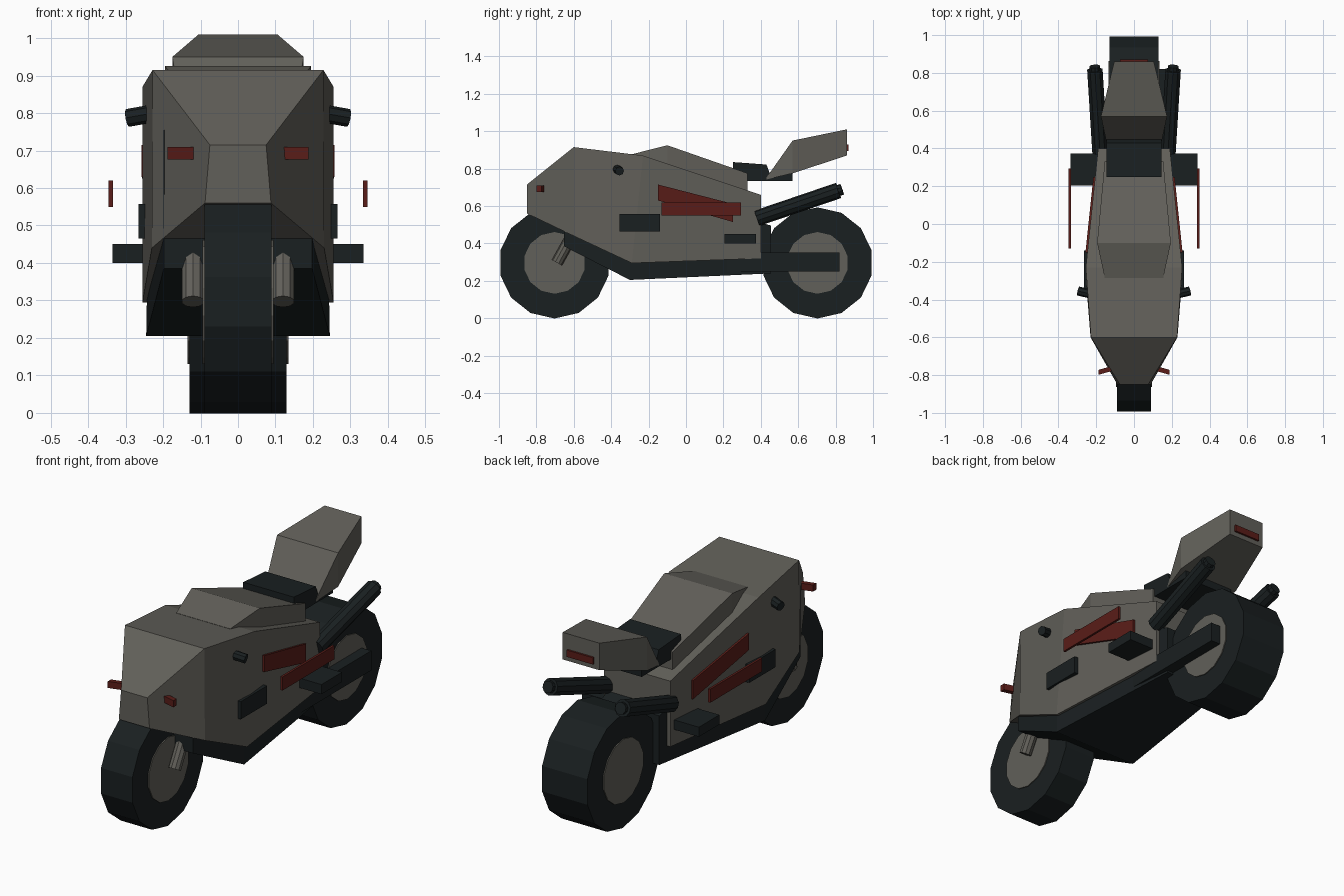
import bpy, bmesh
from math import pi
from mathutils import Vector, Matrix

if "Cube" in bpy.data.objects:
    bpy.data.objects.remove(bpy.data.objects["Cube"])


def material(name, rgb):
    m = bpy.data.materials.new(name)
    m.diffuse_color = (*rgb, 1)
    m.use_nodes = True
    m.node_tree.nodes["Principled BSDF"].inputs["Base Color"].default_value = m.diffuse_color
    return m


GREY = material("grey_paint", (0.12, 0.115, 0.10))
DARK = material("dark_rubber", (0.010, 0.014, 0.015))
RED = material("red_paint", (0.10, 0.012, 0.009))


def finish(name, bm, mat):
    bmesh.ops.recalc_face_normals(bm, faces=bm.faces)
    mesh = bpy.data.meshes.new(name)
    bm.to_mesh(mesh)
    bm.free()
    ob = bpy.data.objects.new(name, mesh)
    mesh.materials.append(mat)
    bpy.context.collection.objects.link(ob)
    return ob


def mirror(ob):
    """Add the opposite side across x = 0."""
    mod = ob.modifiers.new("mirror", 'MIRROR')
    mod.use_bisect_axis[0] = False
    mod.use_mirror_merge = False
    return ob


def skin(name, rings, mat):
    """Join closed rings of points and cap both ends."""
    bm = bmesh.new()
    loops = [[bm.verts.new(p) for p in r] for r in rings]
    n = len(loops[0])
    for a, b in zip(loops, loops[1:]):
        for i in range(n):
            j = (i + 1) % n
            bm.faces.new((a[i], a[j], b[j], b[i]))
    bm.faces.new(loops[0])
    bm.faces.new(loops[-1])
    return finish(name, bm, mat)


def loft(name, sections, mat):
    """Four-sided symmetric sections: (bottom x, y, z), (top x, y, z)."""
    rings = [[(-b[0], b[1], b[2]), b, t, (-t[0], t[1], t[2])]
             for b, t in sections]
    return skin(name, rings, mat)


def prism(name, profile, x0, x1, mat):
    """Side profile (y, z) extruded along x."""
    return skin(name, [[(x, y, z) for y, z in profile] for x in (x0, x1)], mat)


def box(name, lo, hi, mat):
    (x0, y0, z0), (x1, y1, z1) = lo, hi
    return prism(name, [(y0, z0), (y1, z0), (y1, z1), (y0, z1)], x0, x1, mat)


def rod(name, a, b, r, sides, mat):
    a, b = Vector(a), Vector(b)
    d = b - a
    rot = d.to_track_quat('Z', 'Y').to_matrix().to_4x4()
    bm = bmesh.new()
    bmesh.ops.create_cone(bm, cap_ends=True, segments=sides, radius1=r,
                          radius2=r, depth=d.length,
                          matrix=Matrix.Translation((a + b) / 2) @ rot)
    return finish(name, bm, mat)


# Wheels: dark tyre with a grey disc just proud of it
for end, y, half in (("front", -0.703, 0.09), ("rear", 0.703, 0.13)):
    for part, r, w, mat in (("tyre", 0.297, half, DARK),
                            ("wheel_disc", 0.165, half + 0.005, GREY)):
        rod(f"{end}_{part}", (-w, y, 0.296), (w, y, 0.296), r, 14, mat)

# Grey fairing from nose to rear
loft("fairing", [
    ((0.088, -0.85, 0.56), (0.075, -0.85, 0.715)),
    ((0.23, -0.60, 0.44), (0.228, -0.60, 0.915)),
    ((0.255, -0.29, 0.295), (0.255, -0.23, 0.87)),
    ((0.19, 0.40, 0.32), (0.19, 0.40, 0.66))], GREY)

# Dark inner frame, showing as the belly pan below the fairing
loft("belly_frame", [
    ((0.198, -0.653, 0.385), (0.198, -0.653, 0.755)),
    ((0.245, -0.30, 0.205), (0.235, -0.30, 0.74)),
    ((0.165, 0.455, 0.24), (0.165, 0.455, 0.495))], DARK)

# Tank, seat and raised tail
loft("tank", [
    ((0.155, -0.285, 0.80), (0.155, -0.285, 0.878)),
    ((0.195, -0.10, 0.78), (0.195, -0.10, 0.925)),
    ((0.155, 0.33, 0.60), (0.155, 0.33, 0.775))], GREY)
prism("seat", [(0.25, 0.835), (0.43, 0.822), (0.45, 0.77), (0.57, 0.79),
               (0.57, 0.735), (0.33, 0.735), (0.25, 0.78)],
      -0.145, 0.145, DARK)
loft("tail", [
    ((0.145, 0.43, 0.742), (0.145, 0.43, 0.752)),
    ((0.175, 0.57, 0.775), (0.175, 0.57, 0.95)),
    ((0.105, 0.86, 0.87), (0.105, 0.86, 1.01))], GREY)
box("tail_light", (-0.075, 0.85, 0.895), (0.075, 0.87, 0.93), RED)

# Front forks and single-sided swing arm
mirror(rod("front_fork", (0.12, -0.69, 0.297), (0.12, -0.55, 0.55),
           0.031, 10, GREY))
box("swing_arm", (0.12, 0.14, 0.25), (0.19, 0.82, 0.352), DARK)

# Exhausts with narrower tips
start, stop = Vector((0.18, 0.38, 0.535)), Vector((0.207, 0.815, 0.683))
mirror(rod("exhaust", start, stop, 0.043, 10, DARK))
mirror(rod("exhaust_tip", stop, stop + (stop - start) * 0.045, 0.03, 10, DARK))

# Handle stubs, side vents and foot pegs
mirror(rod("handle_stub", (0.21, -0.375, 0.802), (0.295, -0.355, 0.787),
           0.024, 8, DARK))
mirror(box("side_vent", (0.235, -0.355, 0.465), (0.265, -0.14, 0.557), DARK))
mirror(box("foot_peg", (0.19, 0.205, 0.40), (0.335, 0.373, 0.45), DARK))

# Red side stripes: one following the fairing, one standing off it
stripe = [(-0.15, 0.715, 0.253), (0.25, 0.612, 0.211),
          (0.25, 0.515, 0.211), (-0.15, 0.63, 0.253)]
mirror(skin("upper_stripe", [[(x + o, y, z) for y, z, x in stripe]
                             for o in (-0.015, 0.004)], RED))
mirror(box("outer_stripe", (0.334, -0.13, 0.55), (0.346, 0.295, 0.62), RED))

# Front indicators, swept forward
mirror(rod("indicator_light", (0.11, -0.765, 0.692), (0.188, -0.782, 0.692),
           0.0001, 4, RED)).hide_render = True
bpy.data.objects.remove(bpy.data.objects["indicator_light"])
mirror(skin("indicator", [[(x, y + dy, z + dz) for dy, dz in
                           ((-0.013, -0.017), (0.013, -0.017),
                            (0.013, 0.017), (-0.013, 0.017))]
                          for x, y, z in ((0.115, -0.765, 0.693),
                                          (0.188, -0.785, 0.693))], RED))
